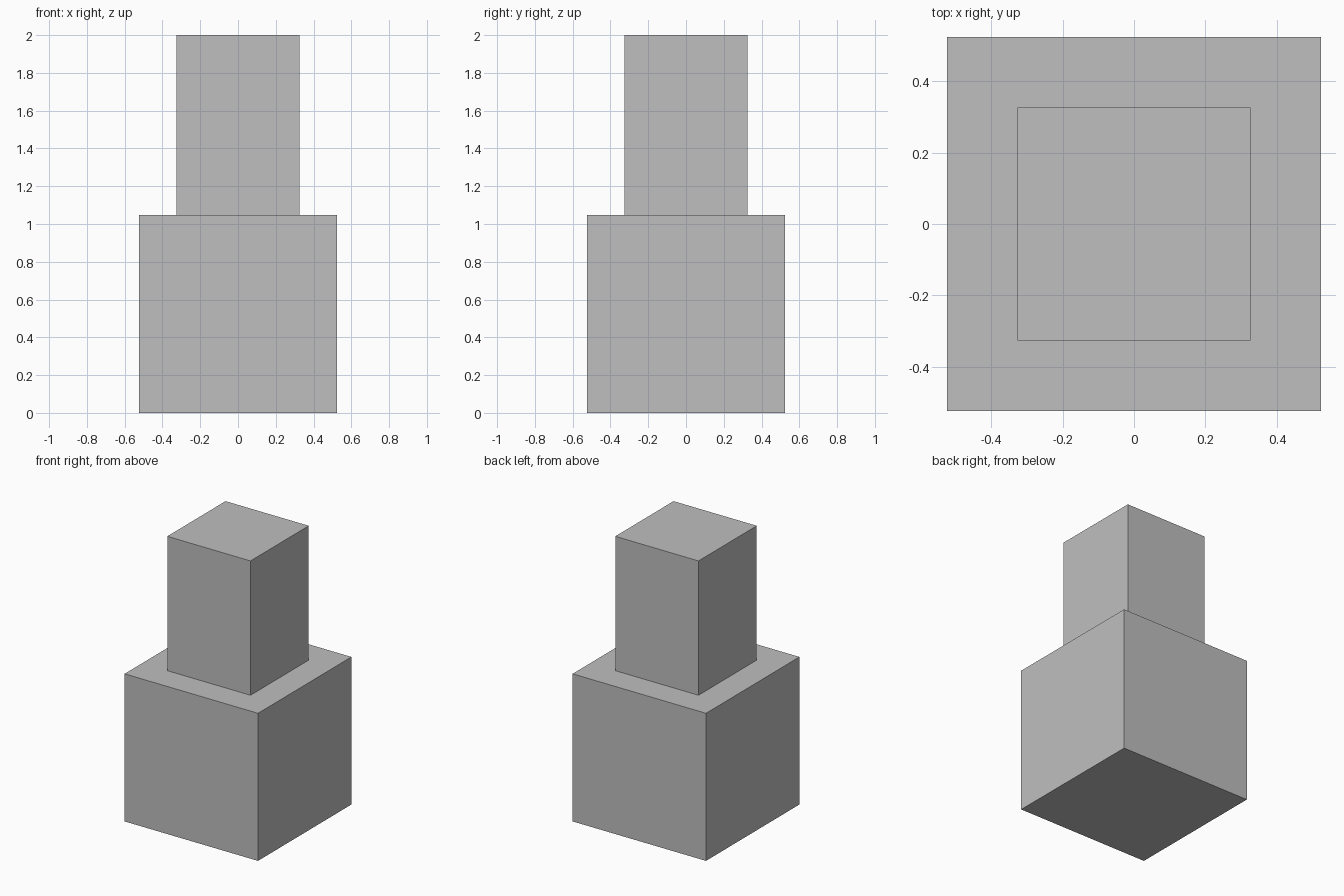
import bpy

if "Cube" in bpy.data.objects:
    bpy.data.objects.remove(bpy.data.objects["Cube"])

# Single grey finish
grey = bpy.data.materials.new("light_grey")
grey.diffuse_color = (0.52, 0.52, 0.52, 1.0)
grey.use_nodes = True
grey.node_tree.nodes["Principled BSDF"].inputs["Base Color"].default_value = grey.diffuse_color


def block(name, width, bottom, top):
    """Square block centred on the z axis, spanning bottom to top."""
    bpy.ops.mesh.primitive_cube_add(size=1, location=(0, 0, (bottom + top) / 2))
    obj = bpy.context.object
    obj.name = name
    obj.scale = (width, width, top - bottom)
    bpy.ops.object.transform_apply(location=False, rotation=False, scale=True)
    obj.data.materials.append(grey)
    return obj


# Wide cube at the bottom, narrower pillar standing on it
block("base_block", 1.047, 0.0, 1.047)
block("upper_pillar", 0.653, 1.047, 2.0)
